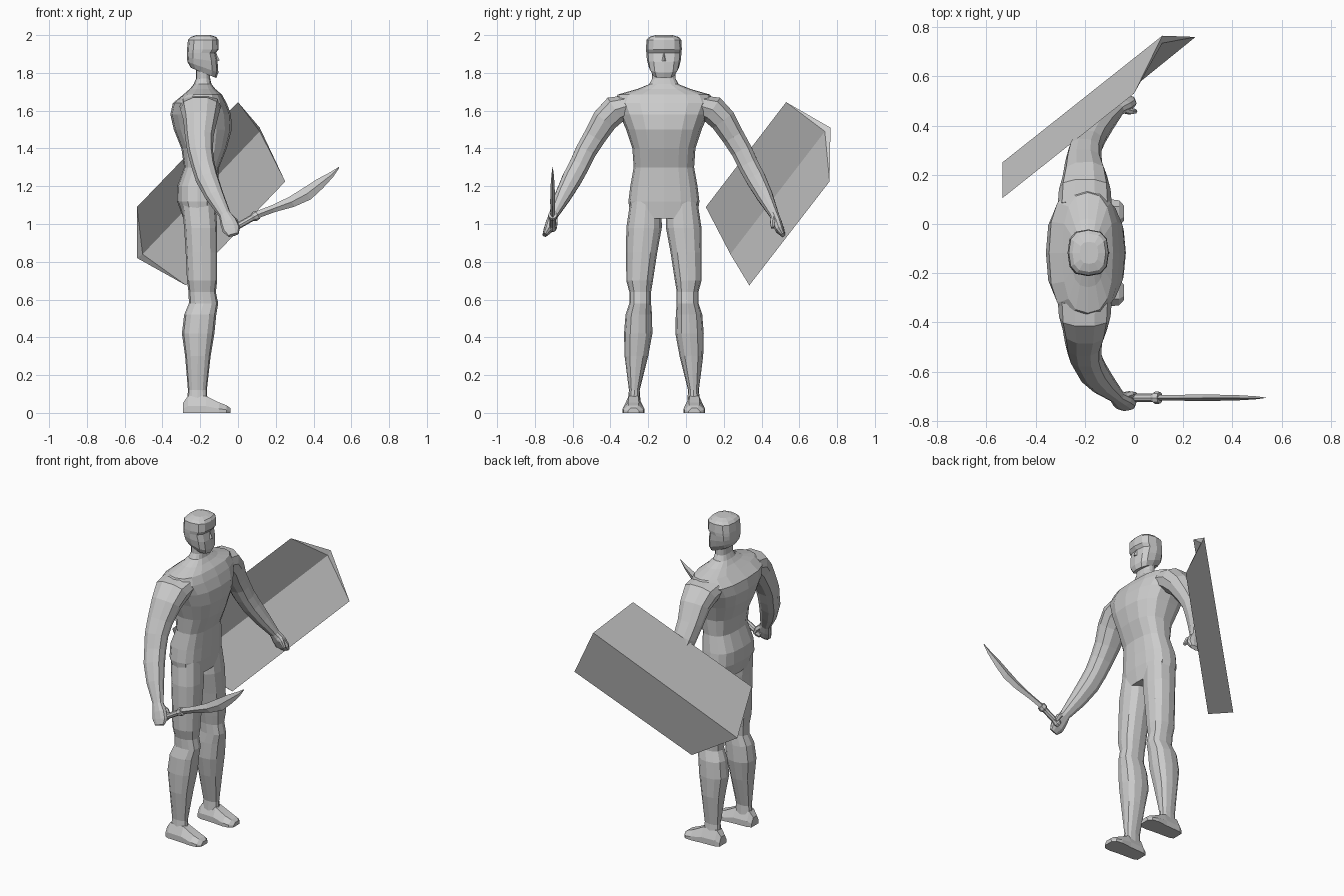
import bpy, bmesh
from math import cos, sin, pi
from mathutils import Vector

MID = -0.117  # y of the body's mirror plane


def make(name, verts, faces):
    bm = bmesh.new()
    vs = [bm.verts.new(v) for v in verts]
    for f in faces:
        bm.faces.new([vs[i] for i in f])
    bmesh.ops.recalc_face_normals(bm, faces=bm.faces)
    mesh = bpy.data.meshes.new(name)
    bm.to_mesh(mesh)
    bm.free()
    ob = bpy.data.objects.new(name, mesh)
    bpy.context.collection.objects.link(ob)
    return ob


def loft(name, rings):
    n = len(rings[0])
    verts = [v for r in rings for v in r]
    faces = [(k * n + i, k * n + (i + 1) % n, (k + 1) * n + (i + 1) % n, (k + 1) * n + i)
             for k in range(len(rings) - 1) for i in range(n)]
    faces += [tuple(range(n)), tuple(range(len(verts) - n, len(verts)))]
    return make(name, verts, faces)


def pair(name, rings):
    loft("right_" + name, rings)
    loft("left_" + name, [[(v[0], 2 * MID - v[1], v[2]) for v in r] for r in rings])


def oval(c, u, v, n=12, p=2.4):
    def s(t):
        return (1 if t >= 0 else -1) * abs(t) ** (2 / p) if abs(t) > 1e-6 else 0
    return [Vector(c) + Vector(u) * s(cos(2 * pi * i / n)) + Vector(v) * s(sin(2 * pi * i / n))
            for i in range(n)]


def level(z, x0, x1, y0, y1, n=12, p=2.4, tilt=0.0):
    h = (x1 - x0) / 2
    return oval(((x0 + x1) / 2, (y0 + y1) / 2, z), (h, 0, h * tilt), (0, (y1 - y0) / 2, 0), n, p)


def tube(path, n=10):
    # rings square to a path of (x, y, z, radius toward x, other radius)
    pts = [Vector(q[:3]) for q in path]
    rings = []
    for i, q in enumerate(path):
        t = (pts[min(i + 1, len(pts) - 1)] - pts[max(i - 1, 0)]).normalized()
        v = t.cross(Vector((1, 0, 0))).normalized()
        rings.append(oval(pts[i], v.cross(t) * q[3], v * q[4], n))
    return rings


# torso and neck: z, back x, front x, half width
torso = [(1.03, -0.29, -0.12, 0.175), (1.12, -0.322, -0.108, 0.188), (1.20, -0.322, -0.105, 0.178),
         (1.30, -0.285, -0.10, 0.16), (1.40, -0.30, -0.06, 0.167), (1.50, -0.34, -0.033, 0.20),
         (1.58, -0.358, -0.037, 0.235), (1.64, -0.345, -0.06, 0.265), (1.685, -0.29, -0.085, 0.245),
         (1.715, -0.255, -0.12, 0.14), (1.74, -0.235, -0.14, 0.078), (1.77, -0.222, -0.147, 0.062),
         (1.85, -0.222, -0.147, 0.062)]
loft("torso", [level(z, a, b, MID - w, MID + w, 16, 2.6) for z, a, b, w in torso])

# head: z, back x, front x, half width, tilt
head = [(1.80, -0.25, -0.115, 0.062, -0.4), (1.83, -0.268, -0.104, 0.08, -0.35),
        (1.87, -0.27, -0.108, 0.09, -0.15), (1.905, -0.27, -0.118, 0.093, 0),
        (1.925, -0.27, -0.102, 0.095, 0), (1.975, -0.265, -0.104, 0.092, 0),
        (1.99, -0.25, -0.115, 0.078, 0), (2.0, -0.22, -0.145, 0.045, 0)]
loft("head", [level(z, a, b, MID - w, MID + w, 12, 2.7, t) for z, a, b, w, t in head])
make("nose", [(-0.12, MID, 1.915), (-0.097, MID, 1.865), (-0.12, MID - 0.018, 1.86),
              (-0.12, MID + 0.018, 1.86)], [(0, 1, 2), (0, 3, 1), (1, 3, 2), (0, 2, 3)])

# legs: z, back x, front x, outer y, inner y
leg = [(1.12, -0.30, -0.12, -0.295, -0.13), (0.98, -0.285, -0.11, -0.316, -0.128),
       (0.85, -0.277, -0.11, -0.317, -0.152), (0.70, -0.27, -0.11, -0.316, -0.175),
       (0.64, -0.262, -0.117, -0.30, -0.185), (0.58, -0.26, -0.105, -0.30, -0.185),
       (0.52, -0.285, -0.115, -0.32, -0.18), (0.42, -0.297, -0.125, -0.328, -0.178),
       (0.30, -0.28, -0.145, -0.325, -0.20), (0.12, -0.265, -0.165, -0.302, -0.245),
       (0.05, -0.27, -0.16, -0.31, -0.24)]
pair("leg", [level(*q) for q in leg])

# feet: x, half width, top height
foot = [(-0.29, 0.035, 0.055), (-0.265, 0.046, 0.09), (-0.17, 0.05, 0.09),
        (-0.10, 0.057, 0.055), (-0.06, 0.052, 0.04), (-0.04, 0.03, 0.025)]
pair("foot", [[(x, -0.278 + s * w, z) for s, z in
               ((-1, 0), (-1, h * 0.4), (-0.5, h), (0.5, h), (1, h * 0.4), (1, 0))]
              for x, w, h in foot])

# arms, running into the hands
arm = [(-0.20, -0.31, 1.625, 0.11, 0.06), (-0.20, -0.375, 1.605, 0.105, 0.078),
       (-0.20, -0.43, 1.55, 0.09, 0.072), (-0.205, -0.485, 1.46, 0.075, 0.062),
       (-0.20, -0.53, 1.385, 0.068, 0.058), (-0.185, -0.565, 1.31, 0.062, 0.056),
       (-0.165, -0.603, 1.24, 0.06, 0.055), (-0.125, -0.65, 1.15, 0.05, 0.045),
       (-0.07, -0.70, 1.05, 0.032, 0.026), (-0.05, -0.715, 1.01, 0.045, 0.027),
       (-0.035, -0.73, 0.97, 0.048, 0.024), (-0.025, -0.748, 0.942, 0.03, 0.012)]
pair("arm", tube(arm))
pair("thumb", tube([(-0.05, -0.70, 1.04, 0.016, 0.014), (-0.015, -0.692, 1.015, 0.016, 0.014),
                    (0.005, -0.692, 0.98, 0.01, 0.009)], 6))

# shield: shallow bent panel, thick at the ridge and sharp at both long edges
shield = [(0.0, 0.53, 1.645), (0.115, 0.765, 1.51), (0.25, 0.76, 1.225), (0.115, 0.735, 1.49),
          (-0.535, 0.105, 1.09), (-0.535, 0.25, 0.82), (-0.275, 0.335, 0.675), (-0.505, 0.235, 0.84)]
make("shield", shield, [(0, 1, 5, 4), (1, 2, 6, 5), (2, 3, 7, 6), (3, 0, 4, 7),
                        (0, 3, 1), (1, 3, 2), (4, 5, 7), (5, 6, 7)])

# sword blade: diamond sections from back point to edge point
SY = -0.706
blade = [(0.09, 1.065, 0.105, 1.03, 0.012), (0.18, 1.10, 0.195, 1.063, 0.012),
         (0.27, 1.143, 0.30, 1.092, 0.013), (0.345, 1.19, 0.385, 1.13, 0.012),
         (0.42, 1.238, 0.45, 1.19, 0.01), (0.49, 1.275, 0.505, 1.25, 0.006),
         (0.533, 1.302, 0.536, 1.298, 0.001)]
loft("sword_blade", [[(a, SY, b), ((a + c) / 2, SY - t, (b + d) / 2), (c, SY, d),
                      ((a + c) / 2, SY + t, (b + d) / 2)] for a, b, c, d, t in blade])

# sword grip with flared guard and pommel: distance along grip, radius
d = Vector((0.87, 0, 0.5))
up = Vector((-0.5, 0, 0.87))
grip = [(0, 0.018), (0.02, 0.024), (0.04, 0.017), (0.12, 0.017), (0.135, 0.026), (0.155, 0.024)]
loft("sword_grip", [oval(Vector((-0.03, SY, 0.972)) + d * s, up * r, Vector((0, r, 0)), 8, 2)
                    for s, r in grip])
